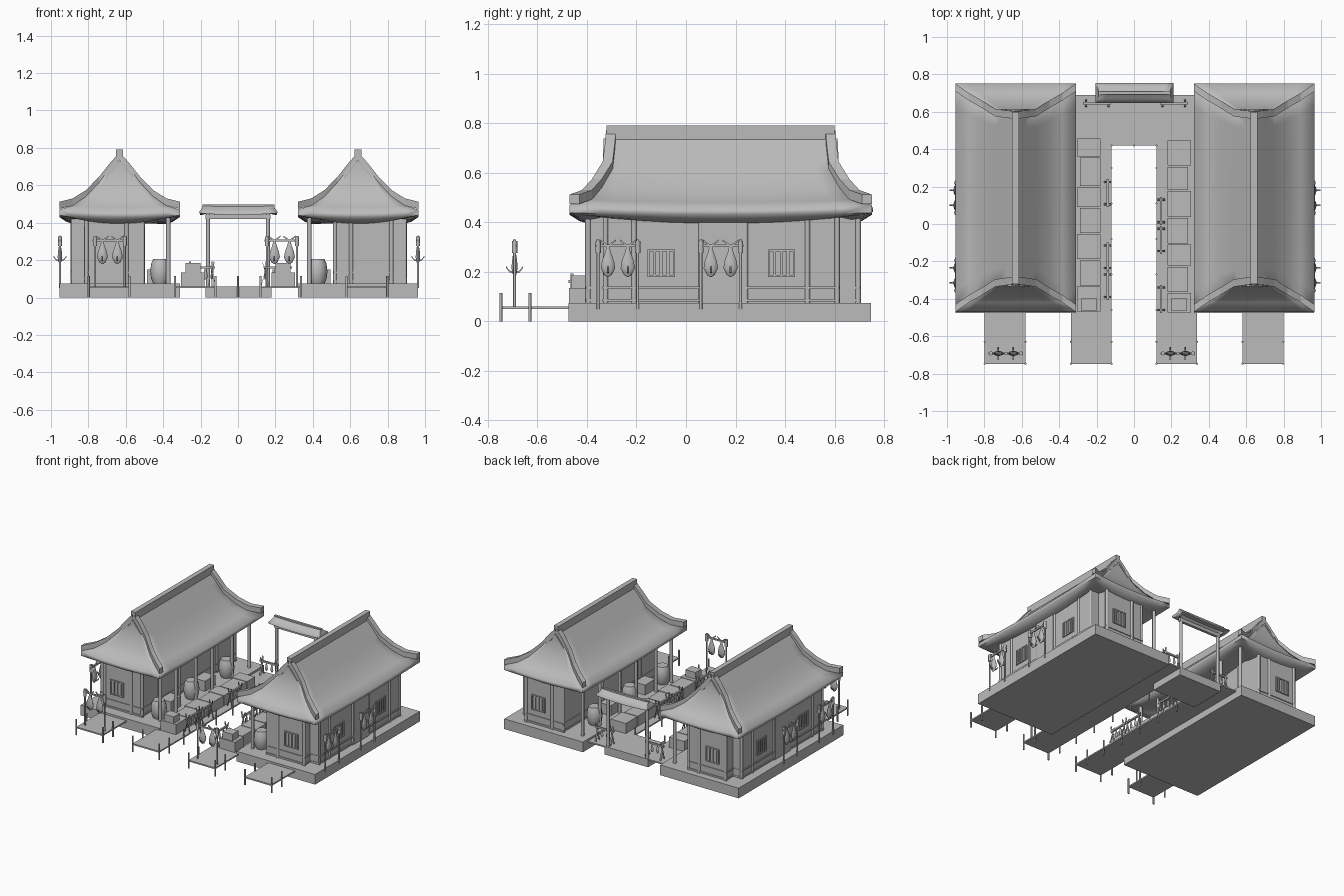
import bpy, bmesh, math
from mathutils import Matrix, Vector

if "Cube" in bpy.data.objects:
    bpy.data.objects.remove(bpy.data.objects["Cube"])

mat = bpy.data.materials.new("plain_grey")
mat.use_nodes = True
GREY = (0.5, 0.5, 0.5, 1)
mat.diffuse_color = GREY
mat.node_tree.nodes["Principled BSDF"].inputs["Base Color"].default_value = GREY
ID = Matrix.Identity(4)


def new(name, verts, faces, M=ID, smooth=0):
    mesh = bpy.data.meshes.new(name)
    mesh.from_pydata([M @ Vector(v) for v in verts], [], faces)
    if M.determinant() < 0:
        mesh.flip_normals()
    mesh.materials.append(mat)
    ob = bpy.data.objects.new(name, mesh)
    bpy.context.collection.objects.link(ob)
    if smooth:
        bpy.ops.object.select_all(action='DESELECT')
        ob.select_set(True)
        bpy.context.view_layer.objects.active = ob
        bpy.ops.object.shade_smooth_by_angle(angle=math.radians(smooth))
    return ob


def sweep(name, pts, off, h, M=ID):
    """Rectangular bar along pts: width is +-off, height is h upward."""
    off, up = Vector(off), Vector((0, 0, h))
    verts, faces = [], []
    for p in map(Vector, pts):
        verts += [p - off, p + off, p + off + up, p - off + up]
    for k in range(len(pts) - 1):
        for i in range(4):
            a, b = 4 * k + i, 4 * k + (i + 1) % 4
            faces.append((a, b, b + 4, a + 4))
    n = len(verts)
    faces += [(3, 2, 1, 0), (n - 4, n - 3, n - 2, n - 1)]
    ob = new(name, verts, faces, M)
    bm = bmesh.new()
    bm.from_mesh(ob.data)
    bmesh.ops.recalc_face_normals(bm, faces=bm.faces)
    bm.to_mesh(ob.data)
    bm.free()


def box(name, x, y, z, M=ID):
    ym = (y[0] + y[1]) / 2
    sweep(name, [(x[0], ym, z[0]), (x[1], ym, z[0])], (0, (y[1] - y[0]) / 2, 0), z[1] - z[0], M)


def lathe(name, prof, c, M=ID, n=12, flat=1):
    """Turned shape from (radius, z) pairs, squashed in y by flat."""
    verts, faces = [], []
    for r, z in prof:
        for i in range(n):
            a = math.tau * i / n
            verts.append((c[0] + r * math.cos(a), c[1] + r * math.sin(a) * flat, z))
    for k in range(len(prof) - 1):
        for i in range(n):
            a, b = k * n + i, k * n + (i + 1) % n
            faces.append((a, b, b + n, a + n))
    t = len(verts) - n
    faces += [tuple(reversed(range(n))), tuple(range(t, t + n))]
    new(name, verts, faces, M, 50)


def post(name, x, y, z0, z1, r, M=ID):
    lathe(name, [(r, z0), (r, z1)], (x, y), M, 8)


def roof(name, rings, c, M=ID, n=10):
    """Curved roof, soffit first, from rings of (half x, half y, corner height, mid-side sag)."""
    verts, faces = [], []
    for w, l, z, sag in rings:
        cs = [(w, -l), (w, l), (-w, l), (-w, -l)]
        for k in range(4):
            p, q = Vector(cs[k]), Vector(cs[(k + 1) % 4])
            for i in range(n):
                v = p.lerp(q, i / n)
                s = 2 * i / n - 1
                verts.append((c[0] + v.x, c[1] + v.y, z - sag * (1 - s * s)))
    m = 4 * n
    for k in range(len(rings) - 1):
        for i in range(m):
            a, b = k * m + i, k * m + (i + 1) % m
            faces.append((a, b, b + m, a + m))
    new(name, verts, faces, M, 75)


def window(name, c, M):
    """Barred window in the local xz plane, facing local -y."""
    T = M @ c
    for x in (-0.055, 0.047):
        box(name + "_jamb", (x, x + 0.008), (-0.008, 0), (0.18, 0.29), T)
    for z in (0.18, 0.282):
        box(name + "_rail", (-0.055, 0.055), (-0.008, 0), (z, z + 0.008), T)
    for x in (-0.027, 0, 0.027):
        box(name + "_bar", (x - 0.006, x + 0.006), (-0.007, 0), (0.186, 0.284), T)


def placed(x, y, z, turn):
    return Matrix.Translation((x, y, z)) @ Matrix.Rotation(turn, 4, 'Z')


def rack(x, y, turn):
    """Two poles and a crossbar with two fish hanging by their tails."""
    M = placed(x, y, 0.05, turn)
    for s in (-1, 1):
        post("rack_pole", s * 0.08, 0, 0, 0.28, 0.006, M)
        post("rack_pole_head", s * 0.08, 0, 0.225, 0.275, 0.011, M)
        fx = s * 0.04
        lathe("hanging_fish", [(0.004, 0.13), (0.016, 0.138), (0.029, 0.165), (0.024, 0.195),
                               (0.011, 0.23), (0.004, 0.26)], (fx, 0), M, 10, 0.45)
        sweep("fish_tail", [(fx - 0.032, 0, 0.273), (fx, 0, 0.25), (fx + 0.032, 0, 0.273)], (0, 0.003, 0), 0.008, M)
        sweep("fish_fins", [(fx, -0.034, 0.165), (fx, -0.02, 0.147), (fx, 0, 0.143), (fx, 0.02, 0.147),
                            (fx, 0.034, 0.165)], (0.004, 0, 0), 0.008, M)
    box("rack_crossbar", (-0.092, 0.092), (-0.005, 0.005), (0.25, 0.26), M)


def small_rack(x, y, turn):
    """Low drying stand: crossed legs at both ends, a bar and small fish."""
    M = placed(x, y, 0.06, turn)
    for s in (-1, 1):
        for t in (-1, 1):
            sweep("stand_leg", [(s * 0.06, -t * 0.02, 0), (s * 0.06, t * 0.014, 0.125)], (0.006, 0, 0), 0.008, M)
        lathe("small_fish", [(0.003, 0.035), (0.012, 0.05), (0.009, 0.07), (0.003, 0.1)], (s * 0.022, 0), M, 8, 0.5)
    box("stand_bar", (-0.075, 0.075), (-0.006, 0.006), (0.095, 0.107), M)


CX, CY = 0.6375, 0.14
SLOPE = [(0.322, 0.61, 0.47, 0.018), (0.25, 0.56, 0.492, 0.012), (0.18, 0.52, 0.54, 0.006),
         (0.11, 0.476, 0.615, 0), (0.05, 0.467, 0.695, 0), (0.006, 0.463, 0.748, 0)]
SOFFIT = [(0.005, 0.3, 0.42, 0.02), (0.245, 0.53, 0.425, 0.032), (0.285, 0.57, 0.43, 0.025),
          (0.322, 0.61, 0.438, 0.008)]


def hall(M):
    box("hall_platform", (0.315, 0.958), (-0.475, 0.747), (0, 0.075), M)
    # Walls with notched outer corners
    box("hall_long_walls", (0.512, 0.89), (-0.335, 0.615), (0.075, 0.425), M)
    box("hall_end_walls", (0.512, 0.82), (-0.398, 0.697), (0.075, 0.42), M)
    box("side_bay", (0.885, 0.90), (0.065, 0.235), (0.075, 0.40), M)
    for z in (0.08, 0.13):
        box("long_wall_rail", (0.507, 0.897), (-0.338, 0.618), (z, z + 0.01), M)
        box("end_wall_rail", (0.507, 0.826), (-0.404, 0.703), (z, z + 0.01), M)
    for y in (-0.325, -0.21, 0.06, 0.24, 0.49, 0.61):
        post("outer_wall_post", 0.887, y, 0.075, 0.43, 0.011, M)
    for y in (-0.39, -0.2, 0.04, 0.24, 0.48, 0.69):
        post("inner_wall_post", 0.514, y, 0.075, 0.43, 0.011, M)
        post("porch_column", 0.377, y * 0.96, 0.075, 0.43, 0.012, M)
    for y in (-0.395, 0.695):
        for x in (0.60, 0.815):
            post("end_wall_post", x, y, 0.075, 0.43, 0.012, M)
    # Windows on both ends and the outer side
    quarter = Matrix.Rotation(math.pi / 2, 4, 'Z')
    window("front_window", Matrix.Translation((0.712, -0.398, 0)), M)
    window("back_window", Matrix.Translation((0.712, 0.697, 0)) @ quarter @ quarter, M)
    for y in (-0.10, 0.385):
        window("side_window", Matrix.Translation((0.89, y, 0)) @ quarter, M)
    # Roof, ridge, hip bars and gable boards
    roof("hall_roof", SOFFIT + SLOPE, (CX, CY), M)
    box("roof_ridge", (CX - 0.018, CX + 0.018), (CY - 0.46, CY + 0.46), (0.735, 0.79), M)
    for sy in (-1, 1):
        for sx in (-1, 1):
            path = [(CX + sx * w, CY + sy * (l - 0.02), z + 0.004 - 0.004 * k)
                    for k, (w, l, z, _) in enumerate(SLOPE)]
            sweep("hip_bar", path, (0, 0.02, 0), 0.038, M)
            board = [(CX + sx * 0.075, CY + sy * 0.47, 0.635), (CX, CY + sy * 0.466, 0.72)]
            sweep("gable_board", board, (0, 0.006, 0), 0.018, M)
    # Barrels and chests on the porch
    for y in (-0.33, 0.05, 0.46):
        lathe("barrel", [(0.038, 0.075), (0.049, 0.10), (0.054, 0.14), (0.049, 0.18), (0.038, 0.205)], (0.42, y), M, 16)
    for y in (-0.16, 0.24):
        box("porch_chest", (0.40, 0.49), (y - 0.06, y + 0.06), (0.075, 0.15), M)


def side(s, crate_edges):
    M = Matrix.Diagonal((s, 1, 1, 1))
    hall(Matrix.Translation((0.0045, 0, 0)) @ M)
    # Walkway and small landing
    box("walkway", (0.12, 0.337), (-0.748, 0.69), (0.05, 0.06), M)
    box("landing", (0.58, 0.798), (-0.748, -0.47), (0.05, 0.06), M)
    for y in (-0.747, -0.63):
        for x in (0.12, 0.337, 0.58, 0.798):
            post("dock_post", x, y, 0, 0.115, 0.006, M)
    for k in range(5):
        post("walkway_post", 0.12, -0.46 + k * 0.19, 0, 0.115, 0.005, M)
    # Row of market crates
    for k in range(7):
        y0, y1 = crate_edges[k], crate_edges[k + 1]
        box("market_crate", (0.18, 0.29 if k % 2 else 0.305), (y0 + 0.002, y1 - 0.004), (0.06, 0.135), M)
    box("raised_crate", (0.20, 0.28), (-0.465, -0.395), (0.13, 0.185), M)
    # Racks along the outer wall and low stand beside the gate
    for y in (-0.275, 0.14):
        rack(s * 0.957 + 0.005, y, math.pi / 2)
    small_rack(s * 0.205 + 0.008, 0.645, 0)
    post("gate_post", 0.16, 0.68, 0.06, 0.45, 0.011, M)


side(-1, (-0.47, -0.33, -0.19, -0.05, 0.09, 0.2, 0.36, 0.46))
side(1, (-0.475, -0.365, -0.225, -0.105, 0.035, 0.18, 0.31, 0.45))

# Racks on the front landings and stands along the water
rack(-0.685, -0.692, 0)
rack(0.235, -0.692, 0)
for x, ys in ((-0.14, (0.165, -0.175, -0.33)), (0.145, (0.07, -0.085, -0.40))):
    for y in ys:
        small_rack(x, y, math.pi / 2)

# Back platform and gate
box("back_platform", (-0.175, 0.18), (0.42, 0.692), (0, 0.06))
for x in (-0.12, 0, 0.12):
    post("back_platform_post", x, 0.42, 0, 0.115, 0.005)
box("gate_beam", (-0.175, 0.175), (0.67, 0.69), (0.42, 0.445))
roof("gate_roof", [(0.18, 0.02, 0.447, 0.004), (0.204, 0.054, 0.45, 0.008), (0.208, 0.054, 0.46, 0.008),
                   (0.196, 0.03, 0.475, 0.006), (0.19, 0.005, 0.492, 0.004)], (0.002, 0.70))
box("gate_ridge", (-0.19, 0.194), (0.692, 0.708), (0.478, 0.497))
